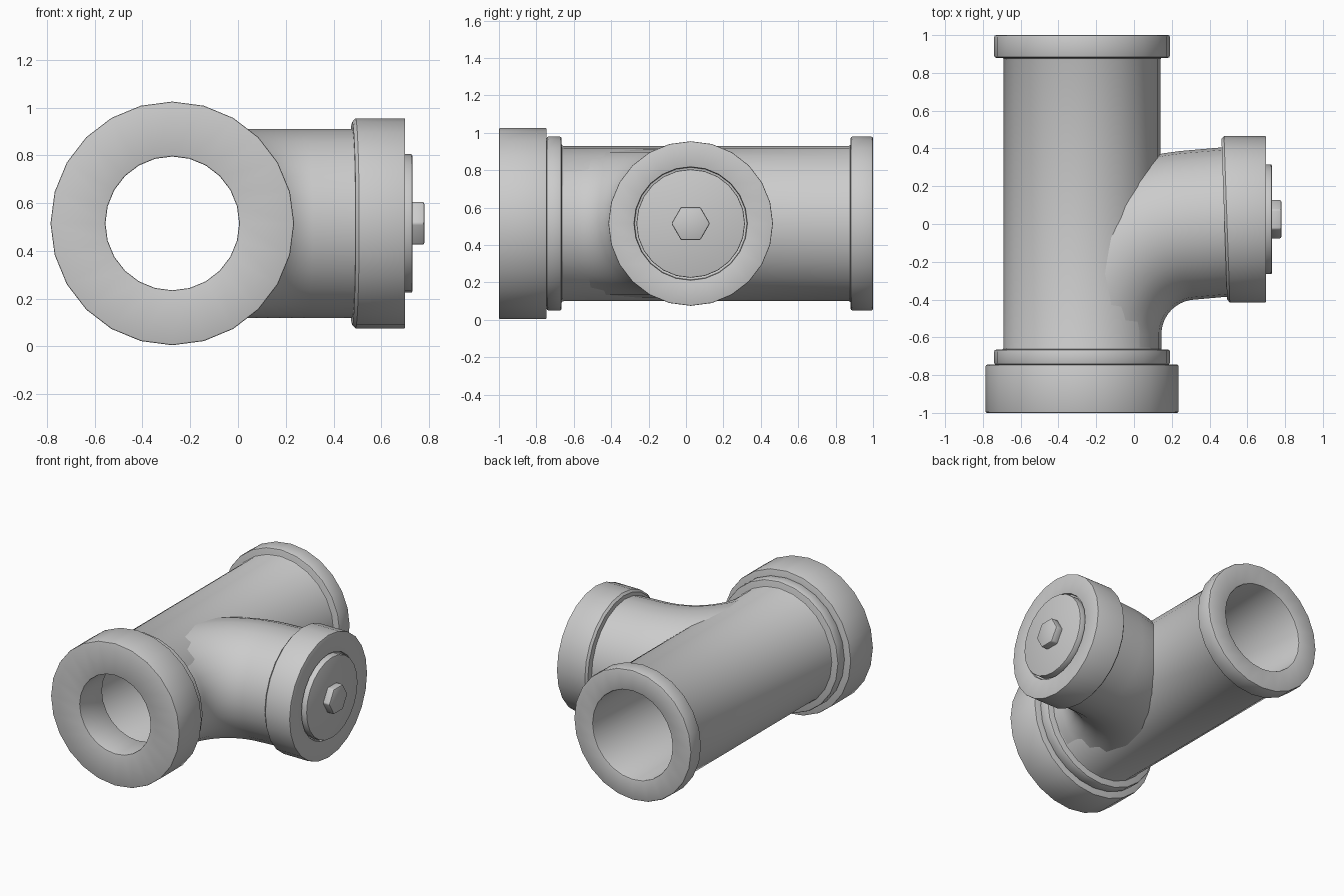
import bpy, bmesh
from math import sin, cos, pi, radians
from mathutils import Vector

cube = bpy.data.objects.get("Cube")
if cube:
    bpy.data.objects.remove(cube, do_unlink=True)

grey = bpy.data.materials.new("plain_grey")
grey.use_nodes = True
colour = (0.6, 0.6, 0.6, 1)
grey.diffuse_color = colour
grey.node_tree.nodes["Principled BSDF"].inputs["Base Color"].default_value = colour

X, Y, Z = Vector((1, 0, 0)), Vector((0, 1, 0)), Vector((0, 0, 1))
AXIS = Vector((-0.275, 0, 0.515))      # main run, along y
OUTLET = Vector((0, 0.025, 0.515))     # side outlet, along x
SIDES = 24


def loft(name, rings, closed=False):
    """Skin a list of equal rings; either join last to first or cap both ends."""
    bm = bmesh.new()
    loops = [[bm.verts.new(p) for p in ring] for ring in rings]
    n = len(loops[0])
    pairs = list(zip(loops, loops[1:]))
    if closed:
        pairs.append((loops[-1], loops[0]))
    else:
        bm.faces.new(loops[0])
        bm.faces.new(loops[-1])
    for a, b in pairs:
        for i in range(n):
            j = (i + 1) % n
            bm.faces.new((a[i], a[j], b[j], b[i]))
    bmesh.ops.recalc_face_normals(bm, faces=bm.faces)
    mesh = bpy.data.meshes.new(name)
    bm.to_mesh(mesh)
    bm.free()
    mesh.materials.append(grey)
    obj = bpy.data.objects.new(name, mesh)
    bpy.context.collection.objects.link(obj)
    return obj


def ring(centre, u, v, r, sides=SIDES):
    return [centre + r * (u * cos(2 * pi * i / sides) + v * sin(2 * pi * i / sides))
            for i in range(sides)]


def turned(name, origin, axis, u, profile, closed=False, sides=SIDES):
    """Profile points are (distance along axis, radius)."""
    v = axis.cross(u)
    return loft(name, [ring(origin + axis * d, u, v, r, sides) for d, r in profile], closed)


def finish(obj, bevel=0.0):
    bpy.ops.object.select_all(action='DESELECT')
    bpy.context.view_layer.objects.active = obj
    obj.select_set(True)
    if bevel:
        mod = obj.modifiers.new("soft_edges", 'BEVEL')
        mod.width = bevel
        mod.segments = 2
        mod.limit_method = 'ANGLE'
        mod.angle_limit = radians(50)
    for mod in list(obj.modifiers):
        bpy.ops.object.modifier_apply(modifier=mod.name)
    bpy.ops.object.shade_smooth_by_angle(angle=radians(35))


# Hollow straight run with its front bead and rear collar
run = turned("main_pipe", AXIS, Y, Z, [
    (-0.745, 0.465), (-0.665, 0.465), (-0.665, 0.415), (0.88, 0.415),
    (0.88, 0.465), (1, 0.465), (1, 0.315), (-0.745, 0.315)], closed=True)
finish(run, 0.01)

# Large front collar with a narrower bore
front = turned("front_collar", AXIS, Y, Z, [
    (-1, 0.51), (-0.745, 0.51), (-0.745, 0.28), (-1, 0.28)], closed=True)
finish(front, 0.006)

# Sweeping branch: straight start inside the run, quarter bend, tilted outlet
bend, R, r = Vector((0.33, -0.585, 0.515)), 0.58, 0.395
rings = [ring(bend + Vector((-R, -0.12, 0)), Z, X, r)]
STEPS = 16
for k in range(STEPS + 1):
    a = radians(180 - 85 * k / STEPS)
    out = Vector((cos(a), sin(a), 0))
    rings.append(ring(bend + out * R, Z, -out, r))
tangent = Vector((sin(a), -cos(a), 0))
rings.append(ring(bend + out * R + tangent * 0.24, Z, -out, r))
branch = loft("branch_elbow", rings)

# Keep the branch out of the bore
core = turned("bore_cutter", AXIS, Y, Z, [(-1.2, 0.36), (1.2, 0.36)])
core.hide_render = True
cut = branch.modifiers.new("bore", 'BOOLEAN')
cut.operation = 'DIFFERENCE'
cut.solver = 'EXACT'
cut.object = core
finish(branch)
bpy.data.objects.remove(core, do_unlink=True)

# Outlet collar, with a slanted rear face and a shallow recess round the plug
collar = turned("outlet_collar", OUTLET, X, Z, [
    (0.478, 0.1), (0.478, 0.425), (0.492, 0.44), (0.70, 0.44), (0.70, 0.302), (0.68, 0.302), (0.68, 0.1)])
for vert in collar.data.vertices:
    if vert.co.x < 0.5:
        vert.co.x -= (vert.co.y - OUTLET.y) * 0.035
finish(collar, 0.005)

# Screw plug and its hexagonal head
finish(turned("outlet_plug", OUTLET, X, Z, [(0.66, 0.29), (0.73, 0.29)]), 0.006)
finish(turned("hex_head", OUTLET, X, Y, [(0.72, 0.103), (0.78, 0.103)], sides=6), 0.008)
